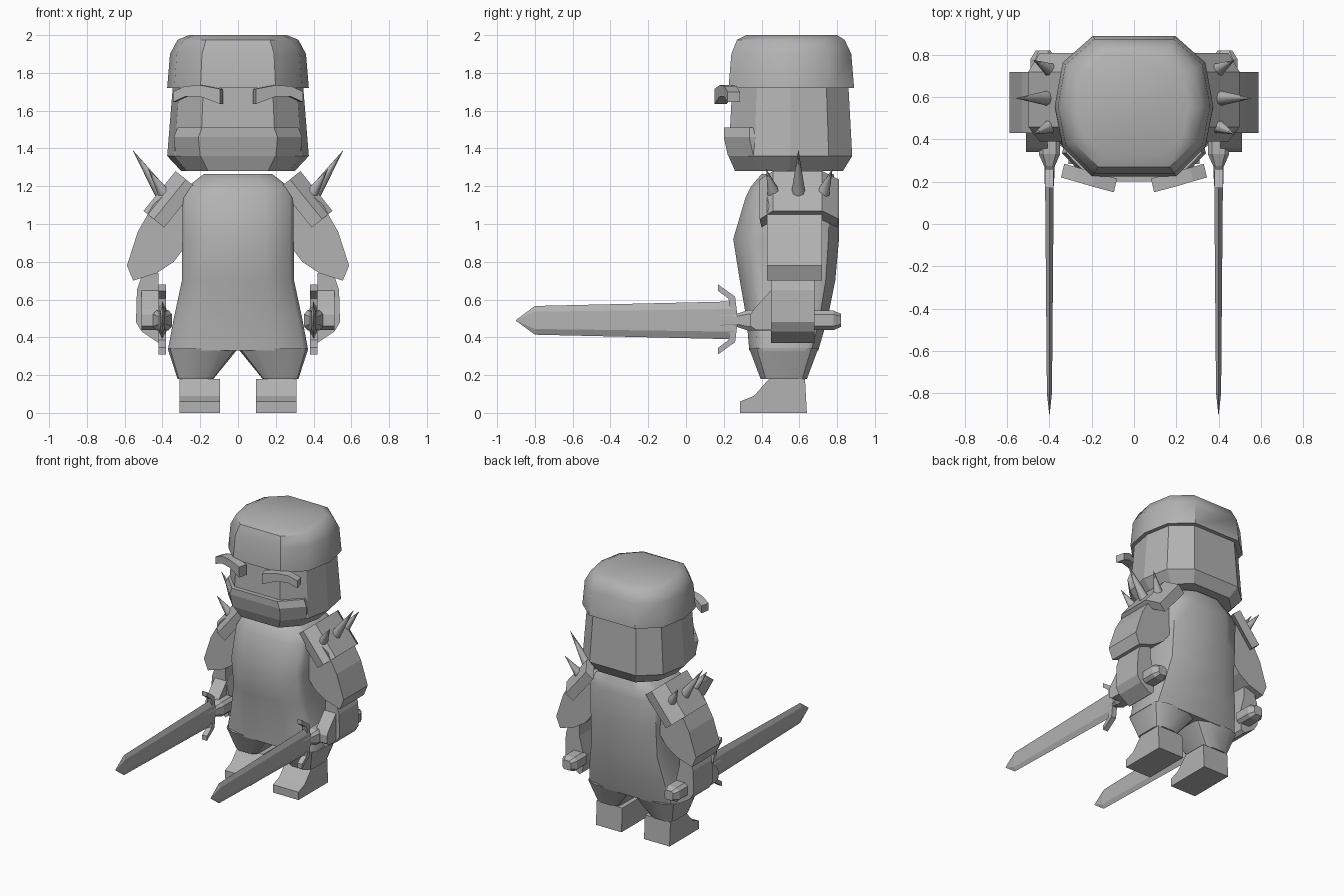
import bpy, bmesh, math
from mathutils import Vector

cube = bpy.data.objects.get("Cube")
if cube:
    bpy.data.objects.remove(cube)

grey = bpy.data.materials.new("plain grey")
grey.use_nodes = True
TONE = (0.45, 0.45, 0.45, 1)
grey.diffuse_color = TONE
grey.node_tree.nodes["Principled BSDF"].inputs["Base Color"].default_value = TONE


def loft(name, rings, mirror=False, smooth=0):
    """Skin a stack of rings and cap both ends; optionally mirror across x."""
    bm = bmesh.new()
    rows = [[bm.verts.new(p) for p in ring] for ring in rings]
    n = len(rows[0])
    for a, b in zip(rows, rows[1:]):
        for i in range(n):
            j = (i + 1) % n
            bm.faces.new((a[i], a[j], b[j], b[i]))
    bm.faces.new(rows[0][::-1])
    bm.faces.new(rows[-1])
    bmesh.ops.recalc_face_normals(bm, faces=bm.faces)
    mesh = bpy.data.meshes.new(name)
    bm.to_mesh(mesh)
    bm.free()
    mesh.materials.append(grey)
    ob = bpy.data.objects.new(name, mesh)
    bpy.context.collection.objects.link(ob)
    if mirror:
        ob.modifiers.new("Mirror", 'MIRROR')
    if smooth:
        bpy.ops.object.select_all(action='DESELECT')
        ob.select_set(True)
        bpy.context.view_layer.objects.active = ob
        bpy.ops.object.shade_smooth_by_angle(angle=math.radians(smooth))
    return ob


def section(plan, z, x0, x1, y0, y1):
    """Horizontal ring: half plan in unit space, completed by symmetry."""
    full = plan + [(-u, v) for u, v in reversed(plan)]
    cx, cy, hx, hy = (x0 + x1) / 2, (y0 + y1) / 2, (x1 - x0) / 2, (y1 - y0) / 2
    return [(cx + u * hx, cy + v * hy, z) for u, v in full]


def side_prism(name, pts, x0, x1, **kw):
    return loft(name, [[(x, y, z) for y, z in pts] for x in (x0, x1)], **kw)


def front_prism(name, pts, y0, y1, **kw):
    return loft(name, [[(x, y, z) for x, z in pts] for y in (y0, y1)], **kw)


# Head and cap share a ten-sided plan
HEAD = [(.53, -1), (.9, -.58), (1, 0), (.9, .62), (.52, 1)]
loft("head", [section(HEAD, z, -w, w, a, b) for z, w, a, b in (
    (1.28, .30, .26, .83), (1.36, .375, .225, .88), (1.73, .345, .245, .86))])
loft("cap", [section(HEAD, z, -w, w, a, b) for z, w, a, b in (
    (1.72, .375, .225, .89), (1.9, .36, .24, .875),
    (1.975, .32, .27, .84), (2.0, .26, .32, .80))], smooth=40)

# Protruding lower jaw
loft("jaw", [[(s * x, y, z) for s, x, y in (
    (1, w, f), (1, w + .13, f + .135), (1, w + .11, .42),
    (-1, w + .11, .42), (-1, w + .13, f + .135), (-1, w, f))]
    for z, w, f in ((1.36, .2, .222), (1.46, .21, .2), (1.51, .19, .2))])

# Arched eyebrows
loft("eyebrow", [[(x, y, lo), (x - .015, y + .065, lo),
                  (x - .015, y + .065, hi), (x, y, hi)]
                 for x, y, lo, hi in ((.095, .15, 1.635, 1.715), (.2, .178, 1.675, 1.735),
                                      (.28, .202, 1.675, 1.73), (.345, .22, 1.645, 1.7))],
     mirror=True)

# Torso and legs
BODY = [(.5, -1), (.93, -.78), (1, -.6), (1, .6), (.93, .8), (.5, 1)]
loft("torso", [section(BODY, z, -w, w, a, b) for z, w, a, b in (
    (.33, .372, .335, .70), (.5, .34, .32, .75), (.7, .297, .285, .79),
    (.92, .295, .25, .81), (1.14, .295, .315, .81), (1.2, .265, .345, .80),
    (1.265, .18, .40, .78))], smooth=45)
loft("leg", [section(BODY, z, x0, x1, a, b) for z, x0, x1, a, b in (
    (.18, .13, .32, .395, .64), (.34, .0, .372, .335, .70))], mirror=True, smooth=30)

# Shoes
side_prism("shoe", [(.285, 0), (.285, .06), (.36, .09), (.44, .18),
                    (.63, .18), (.64, 0)], .095, .31, mirror=True)

# Arms
ARM = [(.28, 1.17), (.35, 1.19), (.45, 1.1), (.53, .96), (.588, .78),
       (.555, .70), (.43, .74), (.34, .80), (.28, .88)]
front_prism("upper_arm", ARM, .43, .72, mirror=True)
front_prism("forearm", [(.42, .74), (.505, .74), (.535, .65), (.54, .48), (.51, .43),
                        (.42, .37), (.395, .39), (.385, .52), (.42, .66)],
            .45, .68, mirror=True)
side_prism("hand", [(.46, .66), (.36, .55), (.34, .52), (.34, .46),
                    (.37, .44), (.46, .44)], .41, .51, mirror=True)

# Shoulder pads: a bent band pushed along the slope of the shoulder
N, T = Vector((.78, 0, .63)), Vector((.63, 0, -.78))
BAND = [(.39, -.07), (.46, 0), (.72, 0), (.81, -.07),
        (.80, -.14), (.71, -.07), (.47, -.07), (.40, -.14)]


def on_shoulder(y, up, along):
    return Vector((.33, y, 1.28)) + N * up + T * along


loft("shoulder_pad", [[on_shoulder(y, u, t) for y, u in BAND] for t in (0, .27)], mirror=True)

# Spikes: thin cones between a base and a tip
for label, base, tip, r in (("front", (.39, .465, 1.16), (.475, .425, 1.29), .036),
                            ("middle", (.405, .595, 1.165), (.557, .595, 1.39), .037),
                            ("back", (.39, .725, 1.16), (.475, .775, 1.29), .036)):
    base, tip = Vector(base), Vector(tip)
    turn = (tip - base).to_track_quat('Z', 'Y')
    loft(label + "_spike", [[p + turn @ Vector((math.cos(a), math.sin(a), 0)) * k
                             for a in (math.tau * i / 8 for i in range(8))]
                            for p, k in ((base, r), (tip, .001))], mirror=True, smooth=60)

# Swords, pointing forward from each hand
SX, SZ = .4, .495


def across(y, w, h, x=SX):
    """Six-sided ring across the sword: half width w, half height h."""
    return [(x + u * w, y, SZ - .005 + v * h) for u, v in (
        (0, 1), (1, .6), (1, -.6), (0, -1), (-1, -.6), (-1, .6))]


def boxed(y, w, h, x=SX):
    return [(x + u * w, y, SZ - .005 + v * h) for u, v in (
        (.6, 1), (1, .6), (1, -.6), (.6, -1), (-.6, -1), (-1, -.6), (-1, .6), (-.6, 1))]


loft("blade", [across(y, w, h) for y, w, h in (
    (.25, .021, .1), (-.8, .012, .076), (-.9, .001, .002))], mirror=True)
loft("grip", [boxed(y, w, h) for y, w, h in (
    (.18, .022, .04), (.27, .024, .035), (.33, .05, .055), (.45, .05, .055))], mirror=True)
loft("pommel", [boxed(y, w, h, .43) for y, w, h in (
    (.66, .06, .052), (.78, .06, .052), (.82, .035, .035))], mirror=True)

# Cross guard with forward-swept tips
GUARD = [(.27, .04), (.26, .12), (.17, .185), (.17, .15), (.225, .11), (.235, .04)]
side_prism("cross_guard", [(y, SZ + d) for y, d in GUARD]
           + [(y, SZ - d) for y, d in reversed(GUARD)], SX - .02, SX + .02, mirror=True)
